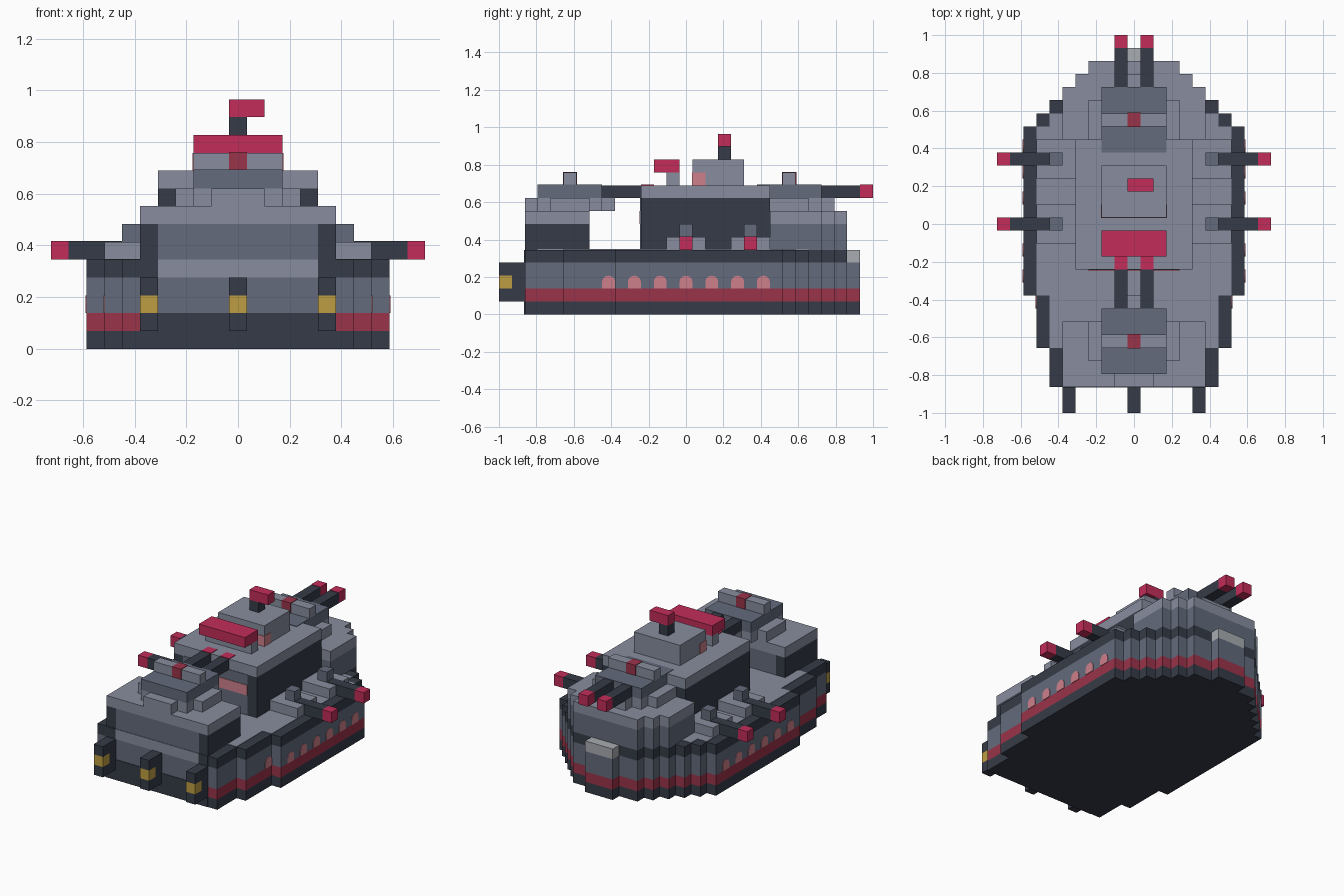
import bpy, bmesh, math

if "Cube" in bpy.data.objects:
    bpy.data.objects.remove(bpy.data.objects["Cube"])

U = 2 / 29          # one block
E = 0.05            # thin lift for plates, in blocks


def lin(c):
    c /= 255
    return c / 12.92 if c <= 0.04045 else ((c + 0.055) / 1.055) ** 2.4


def material(name, r, g, b):
    m = bpy.data.materials.new(name)
    col = (lin(r), lin(g), lin(b), 1)
    m.use_nodes = True
    m.diffuse_color = col
    m.node_tree.nodes["Principled BSDF"].inputs["Base Color"].default_value = col
    return m


DARK = material("dark slate", 53, 59, 71)
MID = material("mid grey", 99, 107, 124)
LIGHT = material("light grey", 136, 141, 159)
SILVER = material("silver", 168, 172, 177)
CRIMSON = material("crimson", 194, 45, 90)
RED = material("deep red", 154, 51, 74)
GOLD = material("gold", 190, 158, 66)
PINK = material("pink glass", 206, 128, 140)


def world(x, y, z):
    """Block units to scene units; y counts from the stern end."""
    return (x * U, -1 + y * U, z * U)


def finish(name, bm, mat):
    bmesh.ops.recalc_face_normals(bm, faces=bm.faces)
    me = bpy.data.meshes.new(name)
    bm.to_mesh(me)
    bm.free()
    me.materials.append(mat)
    ob = bpy.data.objects.new(name, me)
    bpy.context.collection.objects.link(ob)
    return ob


def box(name, xs, ys, zs, mat):
    bm = bmesh.new()
    bmesh.ops.create_cube(bm, size=1)
    for v in bm.verts:
        v.co = world(*(r[0] if c < 0 else r[1] for c, r in zip(v.co, (xs, ys, zs))))
    return finish(name, bm, mat)


def prism(name, pts, offset, mat):
    """Extrude a closed loop of block-unit points along an offset."""
    bm = bmesh.new()
    face = bm.faces.new([bm.verts.new(world(*p)) for p in pts])
    out = bmesh.ops.extrude_face_region(bm, geom=[face])["geom"]
    bmesh.ops.translate(bm, vec=[c * U for c in offset],
                        verts=[g for g in out if isinstance(g, bmesh.types.BMVert)])
    return finish(name, bm, mat)


def stepped(name, rows, z0, z1, mat):
    """Slab with a stepped, mirrored outline; rows are (y0, y1, half width)."""
    right = [(h, y, z0) for y0, y1, h in rows for y in (y0, y1)]
    left = [(-x, y, z) for x, y, z in reversed(right)]
    return prism(name, right + left, (0, 0, z1 - z0), mat)


# Hull in coloured layers
HULL = [(2, 5, 6.5), (5, 9, 7.5), (9, 22, 8.5), (22, 23, 7.5), (23, 24, 6.5),
        (24, 25, 5.5), (25, 26, 4.5), (26, 27, 3.5), (27, 28, 1.5)]
stepped("hull_keel", HULL, 0, 1, DARK)
stepped("hull_red_band", HULL, 1, 2, RED)
stepped("hull_side", HULL, 2, 4, MID)
stepped("hull_rim", HULL[:-1], 4, 5, DARK)
stepped("deck", [(max(a, 3), b, h - 1) for a, b, h in HULL[:5]], 4.5, 5 + E, LIGHT)
box("bow_plate", (-1.5, 1.5), (27, 28), (4, 5), SILVER)
box("transom_plate", (-5.5, 5.5), (2 - E, 2.5), (0, 2), DARK)
box("transom_trim", (-4.5, 4.5), (2 - E, 2.5), (4, 5), LIGHT)

# Engines
for i, x in enumerate((-5, 0, 5)):
    xs = (x - 0.5, x + 0.5)
    box(f"engine_{i}_lower", xs, (0, 2), (1, 2), DARK)
    box(f"engine_{i}_core", xs, (1, 2), (2, 3), DARK)
    box(f"engine_{i}_light", xs, (0, 1), (2, 3), GOLD)
    box(f"engine_{i}_upper", xs, (0, 2), (3, 4), DARK)

# Arched portholes along both sides
for side, tag in ((1, "left"), (-1, "right")):
    for k in range(7):
        yc = 8.5 + 2 * k
        x = side * (7.5 if yc < 9 else 8.5)
        arch = [(x, yc - 0.5, 2), (x, yc + 0.5, 2)]
        for a in range(0, 181, 30):
            t = math.radians(a)
            arch.append((x, yc + 0.5 * math.cos(t), 2.55 + 0.45 * math.sin(t)))
        prism(f"porthole_{tag}_{k}", arch, (side * E, 0, 0), PINK)

# Stern house
box("stern_house", (-4.5, 4.5), (2, 7), (5, 7), MID)
for side, tag in ((1, "left"), (-1, "right")):
    xs = sorted((side * 4.5, side * 5.5))
    box(f"stern_house_wall_{tag}", xs, (2, 7), (5, 7), DARK)
    box(f"stern_post_{tag}", xs, (2 - E, 2.5), (4, 5), DARK)
box("stern_house_roof", (-5.5, 5.5), (2, 7), (7, 8), LIGHT)

# Bow house
BOW = [(21, 25, 5.5), (25, 26, 4.5), (26, 27, 3.5)]
stepped("bow_house", BOW, 5, 7, MID)
stepped("bow_house_roof", BOW, 7, 8, LIGHT)

# Central tower
box("tower", (-4.5, 4.5), (11, 21), (5, 9), DARK)
box("tower_front_panel", (-3.5, 3.5), (11 - E, 11.5), (5, 9), MID)
box("tower_window", (-3.5, 3.5), (11 - 2 * E, 11.5), (7, 8), PINK)
box("tower_roof", (-4.5, 4.5), (11, 21), (9, 10), LIGHT)

# Bridge, range finder and mast
box("bridge", (-2.5, 2.5), (15, 19), (10, 12), LIGHT)
box("bridge_window", (-2.5 - E, 2.5 + E), (15 - E, 16), (10, 11), PINK)
box("range_finder_base", (-2.5, 2.5), (13, 14), (10, 11), LIGHT)
box("range_finder", (-2.5, 2.5), (12, 14), (11, 12), CRIMSON)
box("mast", (-0.5, 0.5), (17, 18), (12, 13), DARK)
box("mast_flag", (-0.5, 1.5), (17, 18), (13, 14), CRIMSON)

# Two main turrets with twin barrels
for tag, c in (("stern", 5.5), ("bow", 22.5)):
    ring = [(c - 3.5, c - 2.5, 1.5), (c - 2.5, c - 1.5, 2.5), (c - 1.5, c + 1.5, 3.5),
            (c + 1.5, c + 2.5, 2.5), (c + 2.5, c + 3.5, 1.5)]
    stepped(f"{tag}_turret_ring", ring, 8, 9, LIGHT)
    box(f"{tag}_turret", (-2.5, 2.5), (c - 2.5, c + 2.5), (9, 10 + E), MID)
    box(f"{tag}_turret_bar", (-2.5, 2.5), (c - 0.5, c + 0.5), (10, 11), LIGHT)
    box(f"{tag}_turret_stripe", (-0.5, 0.5), (c - 0.5 - E, c + 0.5 + E), (10, 11 + E), RED)
    for x, s in ((1, "left"), (-1, "right")):
        xs = (x - 0.5, x + 0.5)
        box(f"{tag}_barrel_{s}", xs, (c + 2.5, c + 5.5), (9, 10), DARK)
        box(f"{tag}_muzzle_{s}", xs, (c + 5.5, c + 6.5), (9, 10 + E), CRIMSON)

# Side guns
for side, tag in ((1, "left"), (-1, "right")):
    for k, y in enumerate((14.5, 19.5)):
        def span(a, b):
            return sorted((side * a, side * b))
        mid = (y - 0.5, y + 0.5)
        box(f"side_gun_base_{tag}_{k}", span(4.5, 7.5), (y - 1.5, y + 1.5), (5, 6), LIGHT)
        box(f"side_gun_cap_{tag}_{k}", span(5.5, 6.5), mid, (6, 7), MID)
        box(f"side_gun_barrel_{tag}_{k}", span(6.5, 9.5), mid, (5, 6 + E), DARK)
        box(f"side_gun_muzzle_{tag}_{k}", span(9.5, 10.5), mid, (5, 6 + E), CRIMSON)
